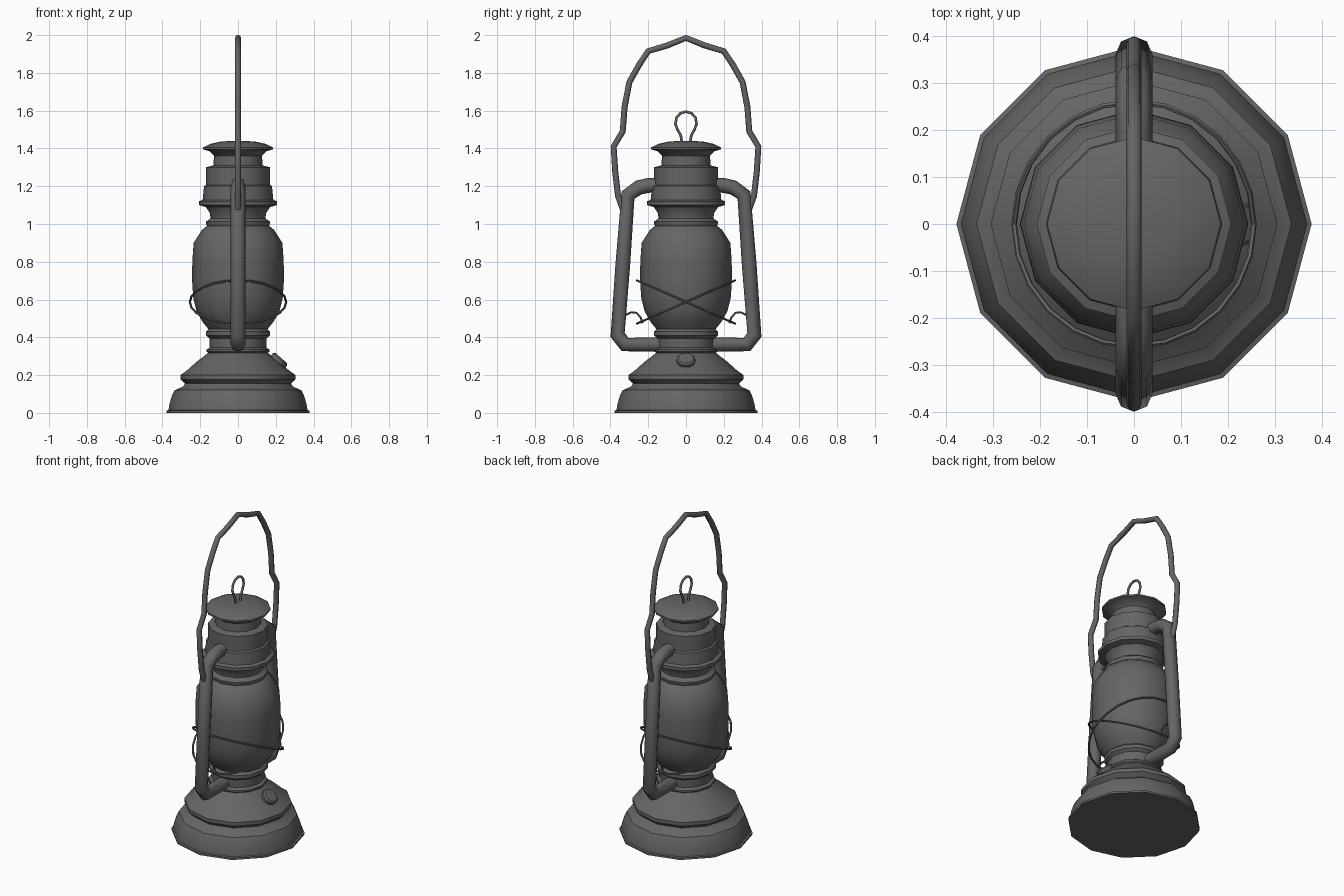
import bpy, bmesh, math
from mathutils import Vector, Matrix

cube = bpy.data.objects.get("Cube")
if cube:
    bpy.data.objects.remove(cube, do_unlink=True)

metal = bpy.data.materials.new("dark_grey_metal")
metal.use_nodes = True
GREY = (0.13, 0.13, 0.13, 1)
metal.diffuse_color = GREY
metal.node_tree.nodes["Principled BSDF"].inputs["Base Color"].default_value = GREY


def finish(name, mesh, angle=35):
    """Link a mesh as a named part with smooth shading and sharp edges kept."""
    obj = bpy.data.objects.new(name, mesh)
    bpy.context.collection.objects.link(obj)
    mesh.materials.clear()
    mesh.materials.append(metal)
    bpy.ops.object.select_all(action='DESELECT')
    obj.select_set(True)
    bpy.context.view_layer.objects.active = obj
    bpy.ops.object.shade_smooth_by_angle(angle=math.radians(angle))
    return obj


def lathe(name, profile, sides=12, matrix=Matrix()):
    """Spin a (radius, height) profile about z and close both ends."""
    bm = bmesh.new()
    rings = []
    for r, z in profile:
        rings.append([bm.verts.new((r * math.cos(i * math.tau / sides),
                                    r * math.sin(i * math.tau / sides), z))
                      for i in range(sides)])
    for low, high in zip(rings, rings[1:]):
        for i in range(sides):
            j = (i + 1) % sides
            bm.faces.new((low[i], low[j], high[j], high[i]))
    bm.faces.new(rings[0][::-1])
    bm.faces.new(rings[-1])
    bm.transform(matrix)
    mesh = bpy.data.meshes.new(name)
    bm.to_mesh(mesh)
    bm.free()
    return finish(name, mesh)


def tube(name, points, radius, closed=False, resolution=2):
    """Round bar swept along a polyline."""
    curve = bpy.data.curves.new(name + "_path", 'CURVE')
    curve.dimensions = '3D'
    curve.bevel_depth = radius
    curve.bevel_resolution = resolution
    curve.use_fill_caps = True
    spline = curve.splines.new('POLY')
    spline.points.add(len(points) - 1)
    for p, co in zip(spline.points, points):
        p.co = (*co, 1)
    spline.use_cyclic_u = closed
    temp = bpy.data.objects.new(name + "_path", curve)
    bpy.context.collection.objects.link(temp)
    graph = bpy.context.evaluated_depsgraph_get()
    mesh = bpy.data.meshes.new_from_object(temp.evaluated_get(graph))
    bpy.data.objects.remove(temp, do_unlink=True)
    mesh.name = name
    return finish(name, mesh, 50)


def side_path(half, sign=1):
    """Place (y, z) points in the plane of the handle."""
    return [(0, sign * y, z) for y, z in half]


def arch(half):
    """Mirror a half path that starts at the centre line."""
    return side_path(half[:0:-1], -1) + side_path(half)


# Stepped fuel tank and foot
lathe("base", [(.378, 0), (.378, .012), (.368, .015), (.362, .05), (.35, .09),
               (.335, .12), (.29, .14), (.28, .155), (.305, .178), (.305, .2),
               (.27, .225), (.22, .27), (.155, .32)])

# Burner neck between tank and glass
lathe("burner_collar", [(.15, .31), (.167, .325), (.167, .335), (.15, .345),
                        (.152, .395), (.17, .41), (.17, .43), (.155, .445)])

# Glass globe
lathe("globe", [(.15, .435), (.19, .485), (.22, .54), (.237, .61), (.243, .7),
                (.242, .8), (.235, .9), (.19, .97), (.165, .99)])

# Chimney stack
lathe("chimney", [(.16, .985), (.17, 1.0), (.17, 1.012), (.145, 1.03),
                  (.15, 1.06), (.17, 1.09), (.207, 1.1), (.207, 1.12),
                  (.187, 1.128), (.18, 1.2), (.17, 1.207), (.17, 1.3),
                  (.13, 1.31), (.127, 1.37)])

# Flared lid
lathe("lid", [(.127, 1.36), (.15, 1.385), (.185, 1.395), (.185, 1.405),
              (.15, 1.423), (.1, 1.435), (.04, 1.44)])

# Filler cap on the tank shoulder, tilted along its slope
tilt = Vector((.66, 0, .75)).to_track_quat('Z', 'Y').to_matrix().to_4x4()
lathe("filler_cap", [(.044, -.02), (.049, -.005), (.049, .01), (.04, .018)],
      matrix=Matrix.Translation((.217, 0, .277)) @ tilt)

# Side tubes, wire hooks
frame = [(.13, 1.206), (.2, 1.204), (.25, 1.193), (.307, 1.153), (.335, .78),
         (.362, .413), (.323, .362), (.13, .362)]
hook = [(.23, .475), (.24, .505), (.262, .53), (.29, .533), (.325, .515)]
for side, sign in (("back", 1), ("front", -1)):
    tube(side + "_side_tube", side_path(frame, sign), .039)
    tube(side + "_wire_hook", side_path(hook, sign), .006, resolution=1)

# Carrying handle
tube("carrying_handle", arch([(0, 1.985), (.1, 1.945), (.2, 1.915), (.25, 1.84),
                              (.3, 1.75), (.325, 1.62), (.335, 1.49), (.383, 1.41),
                              (.375, 1.28), (.36, 1.15), (.335, 1.08)]), .016)

# Lifting ring on the lid
tube("lid_ring", arch([(0, 1.595), (.03, 1.586), (.05, 1.563), (.056, 1.53),
                       (.045, 1.5), (.028, 1.47), (.022, 1.435)]), .007)

# Crossed guard wires around the globe
for name, slope in (("guard_wire_rising", .44), ("guard_wire_falling", -.44)):
    ring = []
    for i in range(24):
        a = i * math.tau / 24
        y = .26 * math.sin(a)
        ring.append((.255 * math.cos(a), y, .587 + slope * y))
    tube(name, ring, .006, closed=True, resolution=1)
